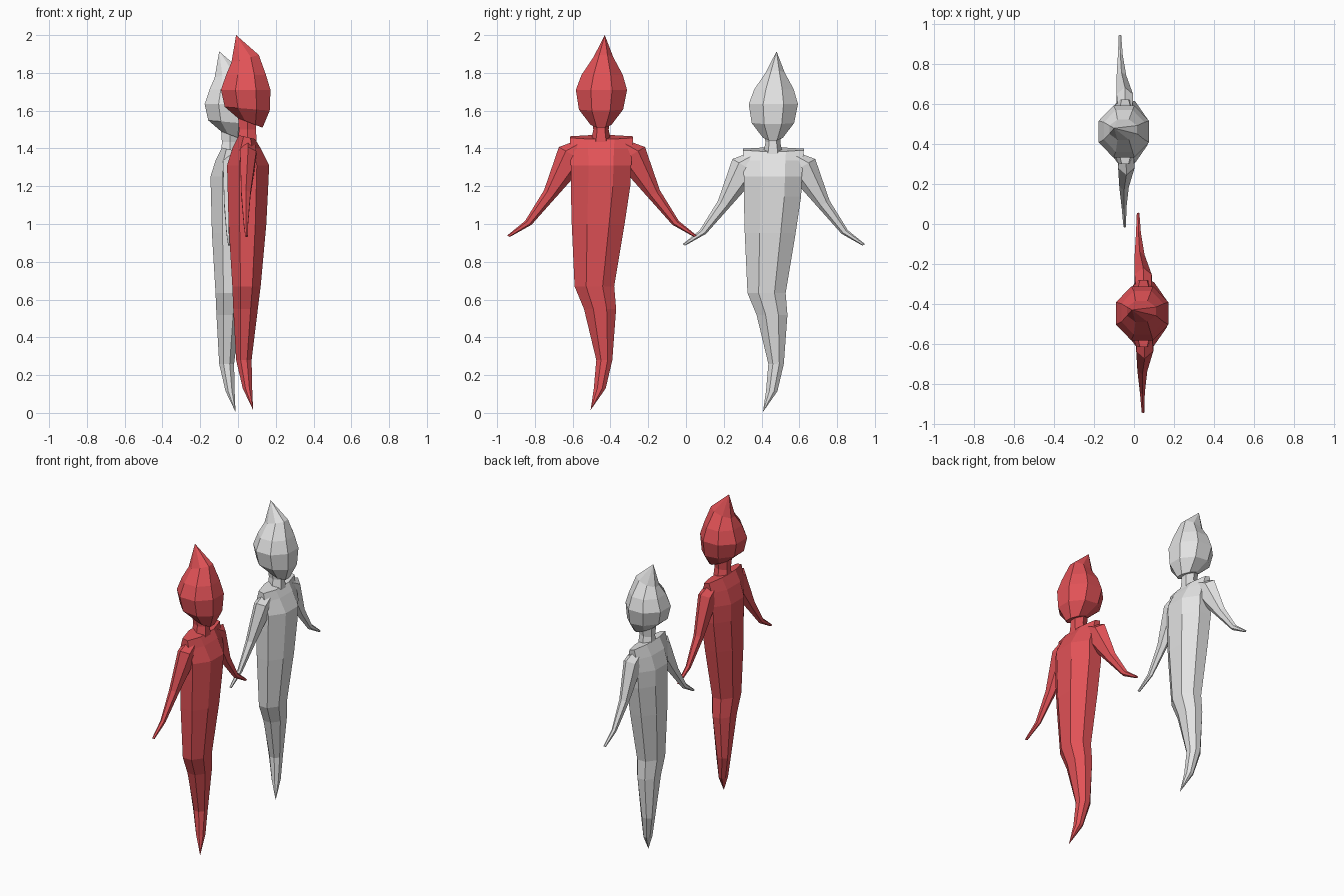
import bpy, bmesh, math
from mathutils import Vector

if "Cube" in bpy.data.objects:
    bpy.data.objects.remove(bpy.data.objects["Cube"])


def material(name, rgb):
    m = bpy.data.materials.new(name)
    m.diffuse_color = (*rgb, 1)
    m.use_nodes = True
    m.node_tree.nodes["Principled BSDF"].inputs["Base Color"].default_value = m.diffuse_color
    return m


def loft(name, rings, tip, mat, place):
    """Skin a list of vertex rings, capped at both ends; tip is an optional apex."""
    bm = bmesh.new()
    loops = [[bm.verts.new(place(p)) for p in ring] for ring in rings]
    n = len(loops[0])
    for a, b in zip(loops, loops[1:]):
        for i in range(n):
            j = (i + 1) % n
            bm.faces.new((a[i], a[j], b[j], b[i]))
    bm.faces.new(loops[0][::-1])
    if tip:
        t = bm.verts.new(place(Vector(tip)))
        for i in range(n):
            bm.faces.new((loops[-1][i], loops[-1][(i + 1) % n], t))
    else:
        bm.faces.new(loops[-1])
    bmesh.ops.recalc_face_normals(bm, faces=bm.faces)
    me = bpy.data.meshes.new(name)
    bm.to_mesh(me)
    bm.free()
    me.materials.append(mat)
    ob = bpy.data.objects.new(name, me)
    bpy.context.collection.objects.link(ob)


def flat_ring(z, x0, x1, y0, y1, tilt=0, n=8):
    """Faceted horizontal ring filling an x/y box; tilt raises its +x side."""
    pts = []
    k = 1 / math.cos(math.pi / n)
    for i in range(n):
        a = 2 * math.pi * (i + .5) / n
        c, s = k * math.cos(a), k * math.sin(a)
        pts.append(Vector(((x0 + x1) / 2 + c * (x1 - x0) / 2,
                           (y0 + y1) / 2 + s * (y1 - y0) / 2, z + tilt * c)))
    return pts


# z, back x, front x, left y, right y, tilt
BODY = [(.28, -.01, .072, -.475, -.39), (.55, -.025, .105, -.54, -.37),
        (.67, -.03, .12, -.59, -.38), (1.0, -.05, .15, -.605, -.325),
        (1.2, -.055, .16, -.61, -.295), (1.31, -.058, .165, -.61, -.29),
        (1.4, -.03, .12, -.615, -.285), (1.46, .005, .09, -.615, -.28, -.01)]
FOOT = [(.13, .025, .075, -.488, -.425)]
HEAD = [(1.535, 0, .13, -.505, -.395, -.025), (1.61, -.07, .168, -.567, -.333, -.01),
        (1.71, -.09, .172, -.583, -.312), (1.79, -.063, .148, -.553, -.335),
        (1.875, -.035, .11, -.49, -.385, .02)]
NECK = [(1.42, 0, .1, -.50, -.40), (1.5, .005, .095, -.485, -.415),
        (1.57, .0, .1, -.495, -.405)]
# distance from centre, z, half width, x, half depth
ARM = [(.10, 1.41, .055, .05, .04), (.155, 1.365, .085, .05, .045),
       (.275, 1.16, .037, .035, .026), (.39, 1.006, .02, .032, .013),
       (.495, .935, .008, .033, .007)]
MID = -.445


def arm_rings(side):
    rings = []
    across, up = .86, .5
    for d, z, w, x, h in ARM:
        ring = []
        for i in range(6):
            a = math.pi * i / 3
            c, s = math.cos(a), math.sin(a)
            ring.append(Vector((x - .025 * side * d + h * s * 1.1,
                                MID + side * (d + w * across * c), z + w * up * c)))
        rings.append(ring)
    return rings


def figure(label, mat, scale, offset):
    off = Vector(offset)
    place = lambda p: p * scale + off
    # tapering body, lofted upward to the shoulders from the tail
    body = [flat_ring(*r) for r in (FOOT + BODY)[::-1]]
    loft(label + "_body", body, (.08, -.505, .015), mat, place)
    loft(label + "_neck", [flat_ring(*r, n=6) for r in NECK], None, mat, place)
    # head rising to a swept-back point
    loft(label + "_head", [flat_ring(*r) for r in HEAD], (-.01, -.43, 2.0), mat, place)
    for side, nm in ((-1, "left_arm"), (1, "right_arm")):
        loft(label + "_" + nm, arm_rings(side), None, mat, place)


figure("red_figure", material("red", (.76, .085, .095)), 1, (0, 0, 0))
figure("grey_figure", material("light grey", (.77, .77, .77)), .962, (-.09, .893, -.01))
